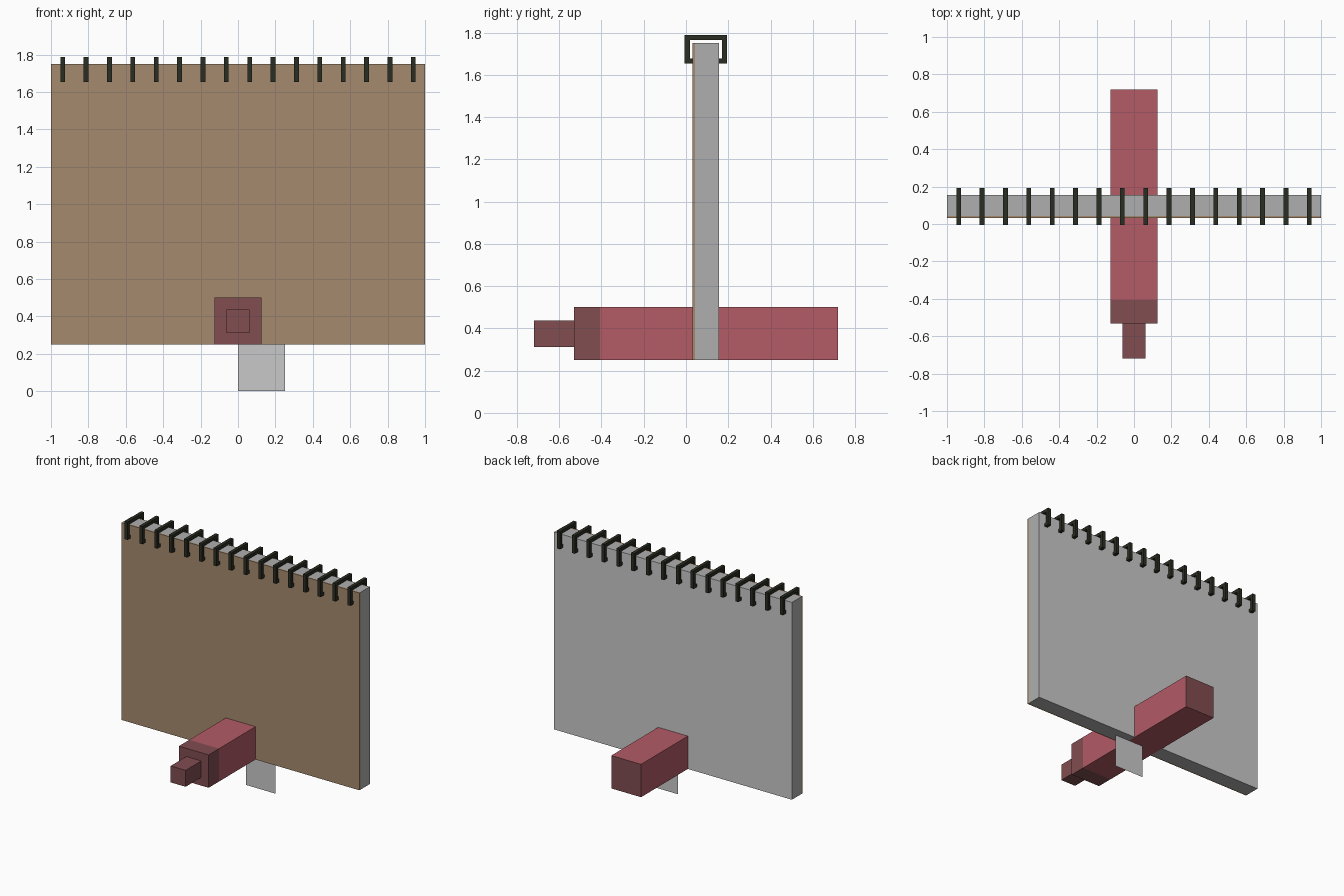
import bpy, bmesh

if "Cube" in bpy.data.objects:
    bpy.data.objects.remove(bpy.data.objects["Cube"])


def material(name, rgb):
    # sRGB 0-255 to linear
    lin = [((c / 255 + 0.055) / 1.055) ** 2.4 for c in rgb]
    m = bpy.data.materials.new(name)
    m.diffuse_color = (*lin, 1.0)
    m.use_nodes = True
    m.node_tree.nodes["Principled BSDF"].inputs["Base Color"].default_value = m.diffuse_color
    return m


cover_brown = material("cover_brown", (165, 138, 109))
paper_light = material("paper_light", (201, 201, 201))
paper_edge = material("paper_edge", (175, 175, 175))
pencil_red = material("pencil_red", (179, 91, 102))
pencil_wood = material("pencil_wood", (129, 77, 81))
ring_black = material("ring_black", (42, 45, 34))


def finish(name, bm, mats, rule=None):
    bmesh.ops.recalc_face_normals(bm, faces=bm.faces[:])
    if rule:
        for f in bm.faces:
            f.material_index = rule(f)
    me = bpy.data.meshes.new(name)
    bm.to_mesh(me)
    bm.free()
    for m in mats:
        me.materials.append(m)
    ob = bpy.data.objects.new(name, me)
    bpy.context.collection.objects.link(ob)
    return ob


def box(name, lo, hi, mats, rule=None):
    bm = bmesh.new()
    bmesh.ops.create_cube(bm, size=1)
    for v in bm.verts:
        v.co = [(l + h) / 2 + c * (h - l) for l, h, c in zip(lo, hi, v.co)]
    return finish(name, bm, mats, rule)


MID = 0.09375  # depth of the pad's centre plane

# Pad: front cover and page block with a lighter back
box("front_cover", (-1, 0.03125, 0.25), (1, 0.043, 1.75), [cover_brown])
box("page_block", (-1, 0.043, 0.25), (1, 0.15625, 1.75),
    [paper_edge, paper_light], lambda f: int(abs(f.normal.y) > 0.5))

# Pencil: red body with a wood-coloured back end, collar and tip
box("pencil_body", (-0.125, -0.40625, 0.25), (0.125, 0.71875, 0.5),
    [pencil_red, pencil_wood], lambda f: int(f.normal.y > 0.5))
box("pencil_collar", (-0.125, -0.53125, 0.25), (0.125, -0.40625, 0.5), [pencil_wood])
box("pencil_tip", (-0.0625, -0.71875, 0.3125), (0.0625, -0.53125, 0.4375), [pencil_wood])

# Loose paper tab hanging below the pad
bm = bmesh.new()
bm.faces.new([bm.verts.new((x, MID, z)) for x, z in
              ((0, 0), (0.25, 0), (0.25, 0.25), (0, 0.25))])
finish("paper_tab", bm, [paper_light])

# Binding rings: C-shaped profile hooked over the top edge, extruded along x
half = [(0.0, 1.788), (0.1, 1.788), (0.1, 1.653), (0.0625, 1.653),
        (0.0625, 1.677), (0.076, 1.677), (0.076, 1.764), (0.0, 1.764)]
profile = half[1:-1] + [(-y, z) for y, z in reversed(half[1:-1])]
WIDTH = 0.025
for i in range(16):
    x = -0.9375 + 0.125 * i
    bm = bmesh.new()
    face = bm.faces.new([bm.verts.new((x - WIDTH / 2, MID + y, z)) for y, z in profile])
    ext = bmesh.ops.extrude_face_region(bm, geom=[face])
    for v in ext["geom"]:
        if isinstance(v, bmesh.types.BMVert):
            v.co.x += WIDTH
    # keep the starting cap so the ring is closed
    if not face.is_valid:
        bm.faces.new([v for v in bm.verts if v.co.x < x])
    finish(f"binding_ring_{i + 1}", bm, [ring_black])
